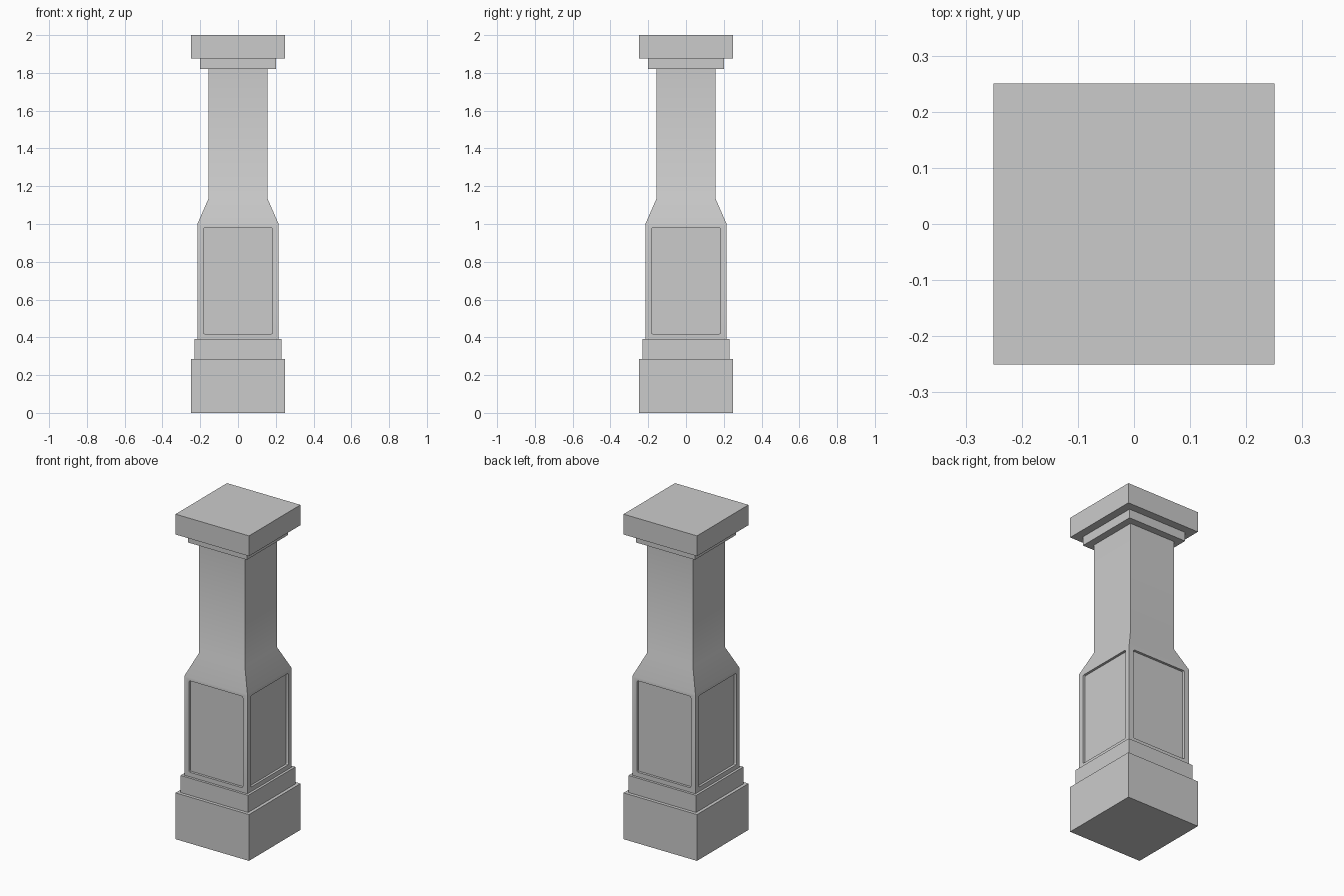
import bpy, bmesh, math
from mathutils import Matrix, Vector

if "Cube" in bpy.data.objects:
    bpy.data.objects.remove(bpy.data.objects["Cube"])


def add_object(name, bm):
    bmesh.ops.recalc_face_normals(bm, faces=bm.faces)
    mesh = bpy.data.meshes.new(name)
    bm.to_mesh(mesh)
    bm.free()
    obj = bpy.data.objects.new(name, mesh)
    bpy.context.collection.objects.link(obj)
    return obj


def box(bm, center, size):
    m = Matrix.Translation(center) @ Matrix.Diagonal((*size, 1))
    return bmesh.ops.create_cube(bm, size=1, matrix=m)["verts"]


def slab(name, half, z0, z1):
    bm = bmesh.new()
    box(bm, (0, 0, (z0 + z1) / 2), (2 * half, 2 * half, z1 - z0))
    return add_object(name, bm)


# Square plinth steps and cap steps
slab("plinth", 0.25, 0.0, 0.285)
slab("plinth_step", 0.23, 0.285, 0.39)
slab("cap_step", 0.2, 1.82, 1.875)
slab("cap", 0.25, 1.875, 2.0)

# Pedestal, taper and shaft as one square loft
bm = bmesh.new()
rings = []
for half, z in [(0.215, 0.39), (0.215, 1.0), (0.156, 1.135), (0.156, 1.82)]:
    rings.append([bm.verts.new((sx * half, sy * half, z))
                  for sx, sy in [(-1, -1), (1, -1), (1, 1), (-1, 1)]])
for a, b in zip(rings, rings[1:]):
    for i in range(4):
        j = (i + 1) % 4
        bm.faces.new((a[i], a[j], b[j], b[i]))
bm.faces.new(rings[0][::-1])
bm.faces.new(rings[-1])
shaft = add_object("shaft", bm)

# Recessed panels on all four sides, with slightly rounded corners
DEPTH = 0.015
bm = bmesh.new()
for k in range(4):
    verts = box(bm, (0, -0.215, 0.699), (0.366, 2 * DEPTH, 0.562))
    edges = {e for v in verts for e in v.link_edges
             if abs((e.verts[0].co - e.verts[1].co).y) > DEPTH}
    before = set(bm.verts) - set(verts)
    bmesh.ops.bevel(bm, geom=list(edges), offset=0.008, segments=3,
                    profile=0.5, affect='EDGES')
    new = [v for v in bm.verts if v not in before]
    bmesh.ops.rotate(bm, verts=new, cent=(0, 0, 0),
                     matrix=Matrix.Rotation(k * math.pi / 2, 3, 'Z'))
cutter = add_object("panel_cutter", bm)
cutter.hide_render = True

mod = shaft.modifiers.new("panels", 'BOOLEAN')
mod.operation = 'DIFFERENCE'
mod.solver = 'EXACT'
mod.object = cutter
bpy.context.view_layer.objects.active = shaft
shaft.select_set(True)
bpy.ops.object.modifier_apply(modifier=mod.name)
bpy.data.objects.remove(cutter)

# Soft shading across the taper, sharp everywhere else
bpy.ops.object.shade_smooth_by_angle(angle=math.radians(30))
